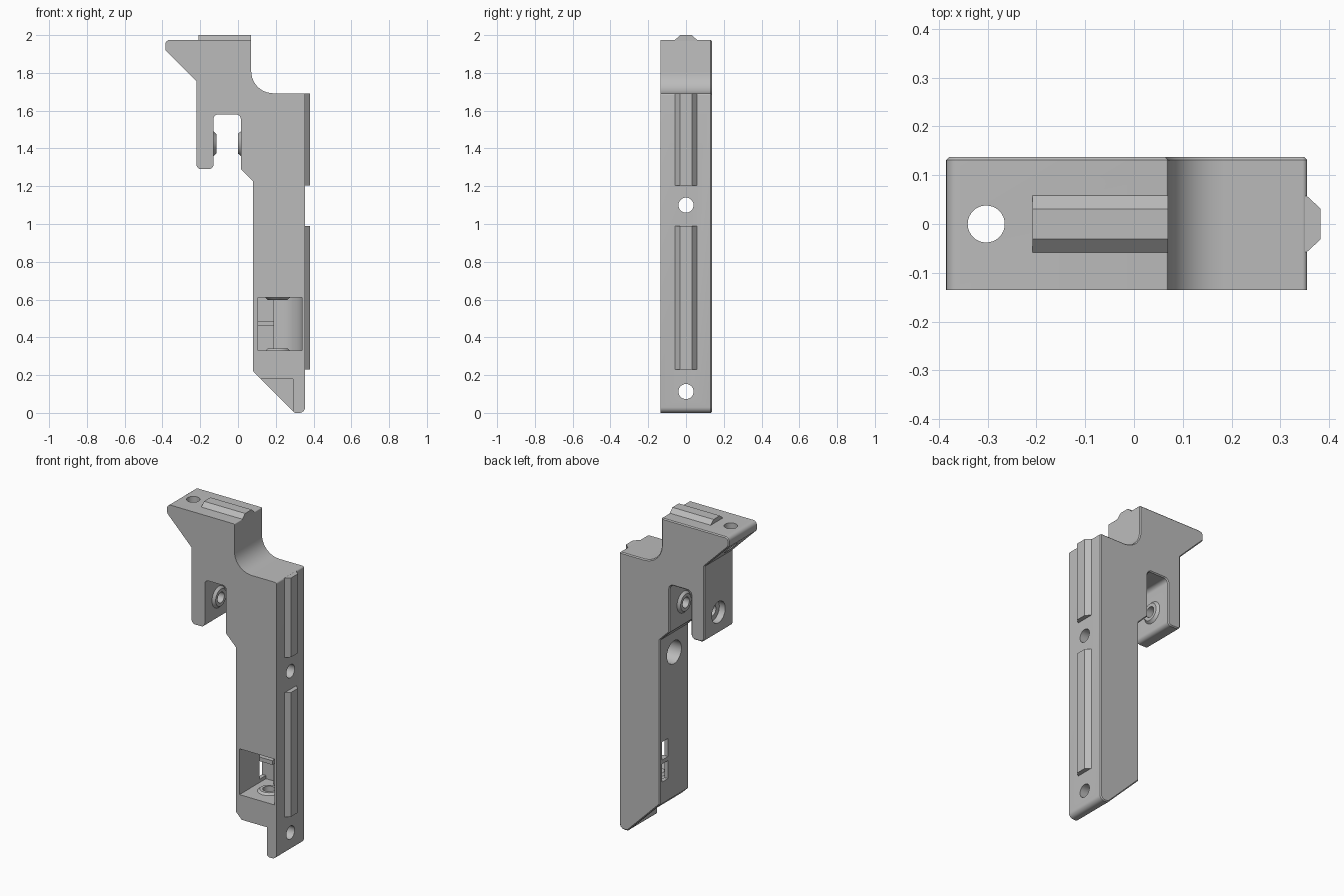
import bpy, bmesh, math
from mathutils import Vector

if "Cube" in bpy.data.objects:
    bpy.data.objects.remove(bpy.data.objects["Cube"])

grey = bpy.data.materials.new("grey plastic")
grey.diffuse_color = (0.5, 0.5, 0.5, 1)
grey.use_nodes = True
grey.node_tree.nodes["Principled BSDF"].inputs["Base Color"].default_value = grey.diffuse_color


def finish(bm, name):
    bmesh.ops.recalc_face_normals(bm, faces=bm.faces)
    me = bpy.data.meshes.new(name)
    bm.to_mesh(me)
    bm.free()
    ob = bpy.data.objects.new(name, me)
    bpy.context.collection.objects.link(ob)
    me.materials.append(grey)
    return ob


def rounded(corners, steps=6):
    """Turn (x, y, radius) corners into an outline with fillets."""
    out = []
    n = len(corners)
    for i, (x, y, r) in enumerate(corners):
        p = Vector((x, y))
        if r == 0:
            out.append(p)
            continue
        a = (Vector(corners[i - 1][:2]) - p).normalized()
        b = (Vector(corners[(i + 1) % n][:2]) - p).normalized()
        half = a.angle(b) / 2
        c = p + (a + b).normalized() * (r / math.sin(half))
        u = p + a * (r / math.tan(half)) - c
        v = p + b * (r / math.tan(half)) - c
        sweep = u.angle_signed(v)
        for k in range(steps + 1):
            t = -sweep * k / steps      # angle_signed counts clockwise
            out.append(c + Vector((u.x * math.cos(t) - u.y * math.sin(t),
                                   u.x * math.sin(t) + u.y * math.cos(t))))
    return out


def prism(name, pts, lo, hi, axis, back_bevel=0):
    """Extrude a 2D outline along an axis."""
    place = {"x": lambda p, d: (d, p[0], p[1]),
             "y": lambda p, d: (p[0], d, p[1]),
             "z": lambda p, d: (p[0], p[1], d)}[axis]
    bm = bmesh.new()
    a = [bm.verts.new(place(p, lo)) for p in pts]
    b = [bm.verts.new(place(p, hi)) for p in pts]
    n = len(pts)
    bm.faces.new(a)
    cap = bm.faces.new(b)
    for i in range(n):
        j = (i + 1) % n
        bm.faces.new((a[i], a[j], b[j], b[i]))
    if back_bevel:
        bmesh.ops.recalc_face_normals(bm, faces=bm.faces)
        bmesh.ops.bevel(bm, geom=list(cap.edges), offset=back_bevel,
                        segments=1, affect='EDGES')
    return finish(bm, name)


def box(name, x, y, z):
    return prism(name, [(x[0], z[0]), (x[1], z[0]), (x[1], z[1]), (x[0], z[1])],
                 y[0], y[1], "y")


def rod(name, centre, r, lo, hi, axis, r2=None, n=32):
    """Cylinder or cone along an axis; centre is in the two other axes."""
    ob = prism(name, [(centre[0] + r * math.cos(2 * math.pi * k / n),
                       centre[1] + r * math.sin(2 * math.pi * k / n))
                      for k in range(n)], lo, hi, axis)
    if r2:
        i = "xyz".index(axis)
        others = [k for k in range(3) if k != i]
        for v in ob.data.vertices:
            if abs(v.co[i] - hi) < 1e-6:
                for k, c in zip(others, centre):
                    v.co[k] = c + (v.co[k] - c) * r2 / r
    return ob


def combine(target, tool, op):
    m = target.modifiers.new("join", 'BOOLEAN')
    m.operation, m.solver, m.object = op, 'EXACT', tool
    bpy.context.view_layer.objects.active = target
    bpy.ops.object.modifier_apply(modifier=m.name)
    bpy.data.objects.remove(tool)


# Main bracket outline
outline = rounded([
    (-0.385, 1.975, 0.025), (-0.385, 1.92, 0.025), (-0.22, 1.755, 0),
    (-0.22, 1.29, 0.025), (-0.13, 1.29, 0.025), (-0.13, 1.58, 0.025),
    (0.015, 1.58, 0.025), (0.015, 1.29, 0), (0.08, 1.225, 0),
    (0.08, 0.22, 0.015), (0.30, 0.0, 0.02), (0.355, 0.0, 0.03),
    (0.355, 1.692, 0.01), (0.07, 1.692, 0.115), (0.07, 1.975, 0.005)])
body = prism("bracket_body", outline, -0.135, 0.137, "y", 0.006)

# Pocket with a curved back wall, and the notch at the foot
arc = [(0.2 + 0.14 * math.cos(math.radians(a)), -0.06 + 0.14 * math.sin(math.radians(a)))
       for a in range(90, -1, -10)]
pocket = [(0.105, -0.2), (0.105, 0.12), (0.185, 0.12), (0.185, 0.08)] + arc + [(0.34, -0.2)]
combine(body, prism("pocket_cut", pocket, 0.33, 0.61, "z"), 'DIFFERENCE')
combine(body, prism("foot_cut", [(0.29, 0.18), (0.05, 0.18), (0.05, -0.1), (0.29, -0.1)],
                    -0.2, 0.11, "y"), 'DIFFERENCE')

# Raised rings: two in the slot, two in the pocket
bosses = [((0, 1.425), -0.14, -0.115, "x"), ((0, 1.425), 0.025, 0.0, "x"),
          ((0.21, 0), 0.32, 0.342, "z"), ((0.21, 0), 0.62, 0.598, "z")]
for centre, lo, hi, axis in bosses:
    combine(body, rod("ring", centre, 0.075, lo, hi, axis, 0.052), 'UNION')

# Round holes and counterbores
holes = [((-0.303, 0), 0.038, 1.7, 2.1, "z"),
         ((0, 1.10), 0.04, 0.0, 0.4, "x"), ((0, 1.10), 0.07, 0.0, 0.25, "x"),
         ((0, 0.113), 0.04, 0.25, 0.4, "x"),
         ((0, 1.425), 0.032, -0.3, -0.1, "x"), ((0, 1.425), 0.065, -0.3, -0.18, "x"),
         ((0, 1.425), 0.032, -0.02, 0.10, "x"),
         ((0.21, 0), 0.035, 0.1, 0.36, "z"), ((0.21, 0), 0.035, 0.58, 0.7, "z")]
for centre, r, lo, hi, axis in holes:
    combine(body, rod("hole_cut", centre, r, lo, hi, axis), 'DIFFERENCE')

# Two cable slots in the left wall, with a divider behind them
for z in ((0.35, 0.46), (0.485, 0.595)):
    combine(body, box("slot_cut", (0.05, 0.115), (0.06, 0.12), z), 'DIFFERENCE')
combine(body, box("slot_divider", (0.10, 0.19), (0.06, 0.125), (0.46, 0.485)), 'UNION')

# Tapered rails on the right face and on top
side = [(0.345, -0.057), (0.355, -0.057), (0.382, -0.032),
        (0.382, 0.032), (0.355, 0.057), (0.345, 0.057)]
prism("lower_rail", side, 0.23, 0.99, "z")
prism("upper_rail", side, 1.205, 1.69, "z")
prism("top_rail", [(-0.058, 1.96), (-0.058, 1.975), (-0.031, 2.0),
                   (0.031, 2.0), (0.058, 1.975), (0.058, 1.96)], -0.208, 0.07, "x")

# Smooth curves, keep hard edges
bpy.ops.object.select_all(action='DESELECT')
for ob in bpy.context.scene.objects:
    ob.select_set(True)
bpy.context.view_layer.objects.active = body
bpy.ops.object.shade_smooth_by_angle(angle=math.radians(30))
